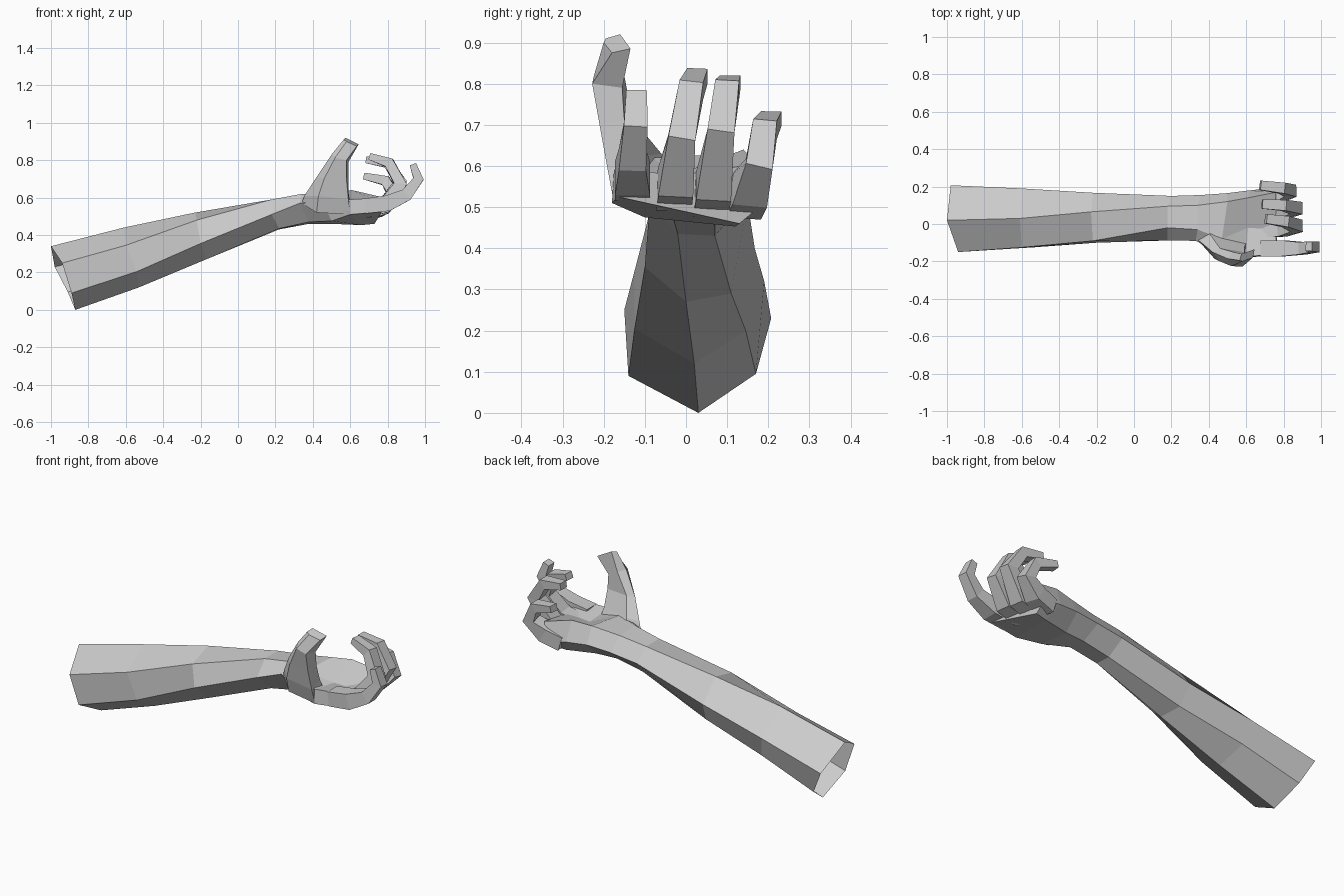
import bpy, bmesh
from mathutils import Vector


def skin(name, rings, cap_start, cap_end):
    """Join rings of points into a flat-shaded tube."""
    bm = bmesh.new()
    loops = [[bm.verts.new(p) for p in r] for r in rings]
    n = len(loops[0])
    for a, b in zip(loops, loops[1:]):
        for i in range(n):
            j = (i + 1) % n
            bm.faces.new((a[i], a[j], b[j], b[i]))
    if cap_start:
        bm.faces.new(loops[0][::-1])
    if cap_end:
        bm.faces.new(loops[-1])
    bmesh.ops.recalc_face_normals(bm, faces=bm.faces)
    me = bpy.data.meshes.new(name)
    bm.to_mesh(me)
    bm.free()
    ob = bpy.data.objects.new(name, me)
    bpy.context.collection.objects.link(ob)
    return ob


def digit(name, path, widths, depths):
    """Four-sided tapering finger curling in the xz plane, width along y."""
    pts = [Vector(p) for p in path]
    rings = []
    for i, p in enumerate(pts):
        before = (p - pts[i - 1]).normalized() if i else Vector()
        after = (pts[i + 1] - p).normalized() if i < len(pts) - 1 else Vector()
        t = (before + after).normalized()
        side = Vector((0, 1, 0))
        side = (side - t * side.dot(t)).normalized()
        up = t.cross(side)
        w, d = side * widths[i] / 2, up * depths[i] / 2
        rings.append([p + w + d, p - w + d, p - w - d, p + w - d])
    return skin(name, rings, True, True)


# Forearm: open elbow end tapering to the wrist
# ring order: top, front upper, front lower, bottom, back lower, back upper
forearm = [
    [(-1.0, .02, .34), (-.94, -.15, .25), (-.89, -.14, .09),
     (-.87, .03, 0), (-.91, .17, .095), (-.98, .207, .23)],
    [(-.61, .03, .44), (-.60, -.125, .345), (-.54, -.125, .205),
     (-.53, .02, .12), (-.57, .145, .20), (-.60, .19, .32)],
    [(-.23, .065, .52), (-.22, -.09, .48), (-.20, -.10, .355),
     (-.17, 0, .27), (-.20, .11, .29), (-.22, .167, .40)],
    [(.18, .095, .59), (.18, -.02, .59), (.18, -.088, .51),
     (.22, -.02, .435), (.22, .07, .43), (.20, .15, .51)],
]
wrist = [(.34, .10, .61), (.34, -.03, .62), (.33, -.09, .57),
         (.38, -.03, .47), (.38, .07, .46), (.36, .155, .53)]
skin("forearm", forearm + [wrist], False, False)

# Palm: cupped upwards, widening to the knuckles
palm = [
    wrist,
    [(.50, .12, .63), (.47, -.08, .62), (.45, -.155, .58),
     (.50, -.10, .475), (.50, .08, .46), (.50, .165, .54)],
    [(.61, .14, .64), (.61, -.02, .57), (.60, -.175, .59),
     (.60, -.18, .51), (.66, .12, .453), (.62, .18, .53)],
    [(.76, .17, .605), (.76, -.03, .575), (.76, -.16, .60),
     (.77, -.165, .525), (.73, .13, .46), (.73, .19, .51)],
]
skin("palm", palm, False, True)

# Four curled fingers
widths = [.085, .085, .066, .058, .05]
depths = [.08, .085, .068, .055, .036]
fingers = {
    "index_finger": [(.68, -.13, .555), (.80, -.13, .57), (.90, -.13, .615),
                     (.965, -.122, .70), (.935, -.12, .778)],
    "middle_finger": [(.68, -.03, .53), (.79, -.025, .56), (.868, -.01, .67),
                      (.81, .013, .785), (.705, .028, .82)],
    "ring_finger": [(.67, .06, .515), (.78, .067, .55), (.868, .085, .685),
                    (.80, .10, .785), (.685, .107, .802)],
    "little_finger": [(.66, .14, .51), (.76, .155, .54), (.835, .178, .605),
                      (.79, .192, .69), (.675, .207, .715)],
}
for name, path in fingers.items():
    digit(name, path, widths, depths)

# Thumb: broad flat base rising from the front edge of the palm
thumb = [
    [(.34, -.085, .57), (.42, -.15, .52), (.60, -.175, .51), (.60, -.10, .57), (.40, -.04, .61)],
    [(.355, -.095, .61), (.43, -.185, .61), (.59, -.19, .59), (.592, -.12, .62), (.41, -.06, .63)],
    [(.42, -.15, .71), (.46, -.20, .70), (.58, -.21, .70), (.592, -.15, .71), (.46, -.13, .715)],
    [(.50, -.185, .83), (.52, -.225, .815), (.58, -.228, .80), (.59, -.155, .79), (.53, -.15, .82)],
    [(.565, -.195, .91), (.58, -.20, .90), (.635, -.18, .875), (.645, -.135, .885), (.575, -.16, .92)],
]
skin("thumb", thumb, True, True)
